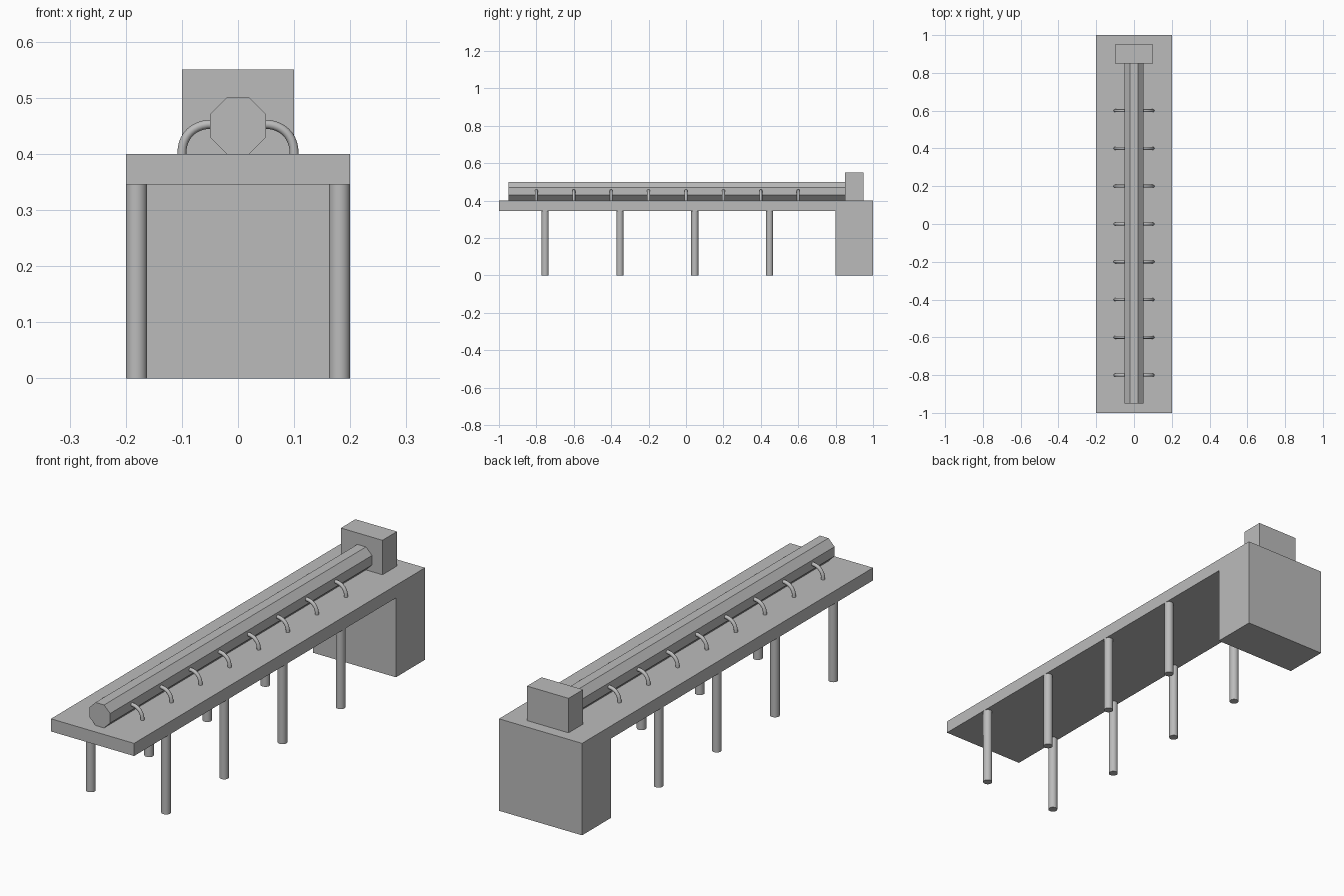
import bpy, bmesh, math
from mathutils import Matrix

if "Cube" in bpy.data.objects:
    bpy.data.objects.remove(bpy.data.objects["Cube"], do_unlink=True)

grey = bpy.data.materials.new("plain grey")
grey.use_nodes = True
colour = (0.5, 0.5, 0.5, 1)
grey.diffuse_color = colour
grey.node_tree.nodes["Principled BSDF"].inputs["Base Color"].default_value = colour


def add_object(name, bm, smooth=False):
    bmesh.ops.recalc_face_normals(bm, faces=bm.faces)
    mesh = bpy.data.meshes.new(name)
    bm.to_mesh(mesh)
    bm.free()
    mesh.materials.append(grey)
    obj = bpy.data.objects.new(name, mesh)
    bpy.context.collection.objects.link(obj)
    if smooth:
        bpy.ops.object.select_all(action='DESELECT')
        obj.select_set(True)
        bpy.context.view_layer.objects.active = obj
        bpy.ops.object.shade_smooth_by_angle(angle=math.radians(40))
    return obj


def extrude_side_profile(name, profile, half_width):
    """Extrude a (y, z) outline across x."""
    bm = bmesh.new()
    face = bm.faces.new([bm.verts.new((-half_width, y, z)) for y, z in profile])
    new = bmesh.ops.extrude_face_region(bm, geom=[face])["geom"]
    verts = [v for v in new if isinstance(v, bmesh.types.BMVert)]
    bmesh.ops.translate(bm, verts=verts, vec=(2 * half_width, 0, 0))
    return add_object(name, bm)


def cylinder(name, sides, radius, length, matrix, smooth):
    bm = bmesh.new()
    bmesh.ops.create_cone(bm, cap_ends=True, segments=sides, radius1=radius,
                          radius2=radius, depth=length, matrix=matrix)
    return add_object(name, bm, smooth)


def hook(name, side, y):
    """Round tube bending from the pipe down to the deck."""
    bm = bmesh.new()
    radius, steps, sides = 0.008, 10, 12
    half_w, half_h = 0.055, 0.053
    rings = []
    for i in range(steps + 1):
        a = math.pi / 2 * i / steps
        # slightly squared quarter bend
        cx = 0.045 + half_w * math.sin(a) ** 0.9
        cz = 0.4 + half_h * max(math.cos(a), 0) ** 0.9
        nx, nz = math.sin(a), math.cos(a)
        ring = []
        for k in range(sides):
            t = 2 * math.pi * k / sides
            r = radius * math.cos(t)
            ring.append(bm.verts.new((side * (cx + r * nx),
                                      y + radius * math.sin(t), cz + r * nz)))
        rings.append(ring)
    for a, b in zip(rings, rings[1:]):
        for k in range(sides):
            j = (k + 1) % sides
            bm.faces.new((a[k], a[j], b[j], b[k]))
    bm.faces.new(rings[0])
    bm.faces.new(rings[-1])
    return add_object(name, bm, True)


# Deck and solid end block in one piece
extrude_side_profile("deck_and_end_block",
                     [(-1, 0.345), (0.8, 0.345), (0.8, 0), (1, 0), (1, 0.4), (-1, 0.4)], 0.2)

# Box at the end of the pipe
extrude_side_profile("end_box", [(0.85, 0.4), (0.95, 0.4), (0.95, 0.55), (0.85, 0.55)], 0.1)

# Eight-sided pipe lying on the deck
lie_down = (Matrix.Translation((0, -0.05, 0.45)) @ Matrix.Rotation(math.pi / 2, 4, 'X')
            @ Matrix.Rotation(math.pi / 8, 4, 'Z'))
cylinder("pipe", 8, 0.05 / math.cos(math.pi / 8), 1.8, lie_down, False)

# Legs and hooks on both sides
for side, label in ((1, "left"), (-1, "right")):
    for i in range(4):
        place = Matrix.Translation((side * 0.181, -0.753 + 0.4 * i, 0.1725))
        cylinder(f"{label}_leg_{i + 1}", 32, 0.019, 0.345, place, True)
    for i in range(8):
        hook(f"{label}_hook_{i + 1}", side, -0.8 + 0.2 * i)
